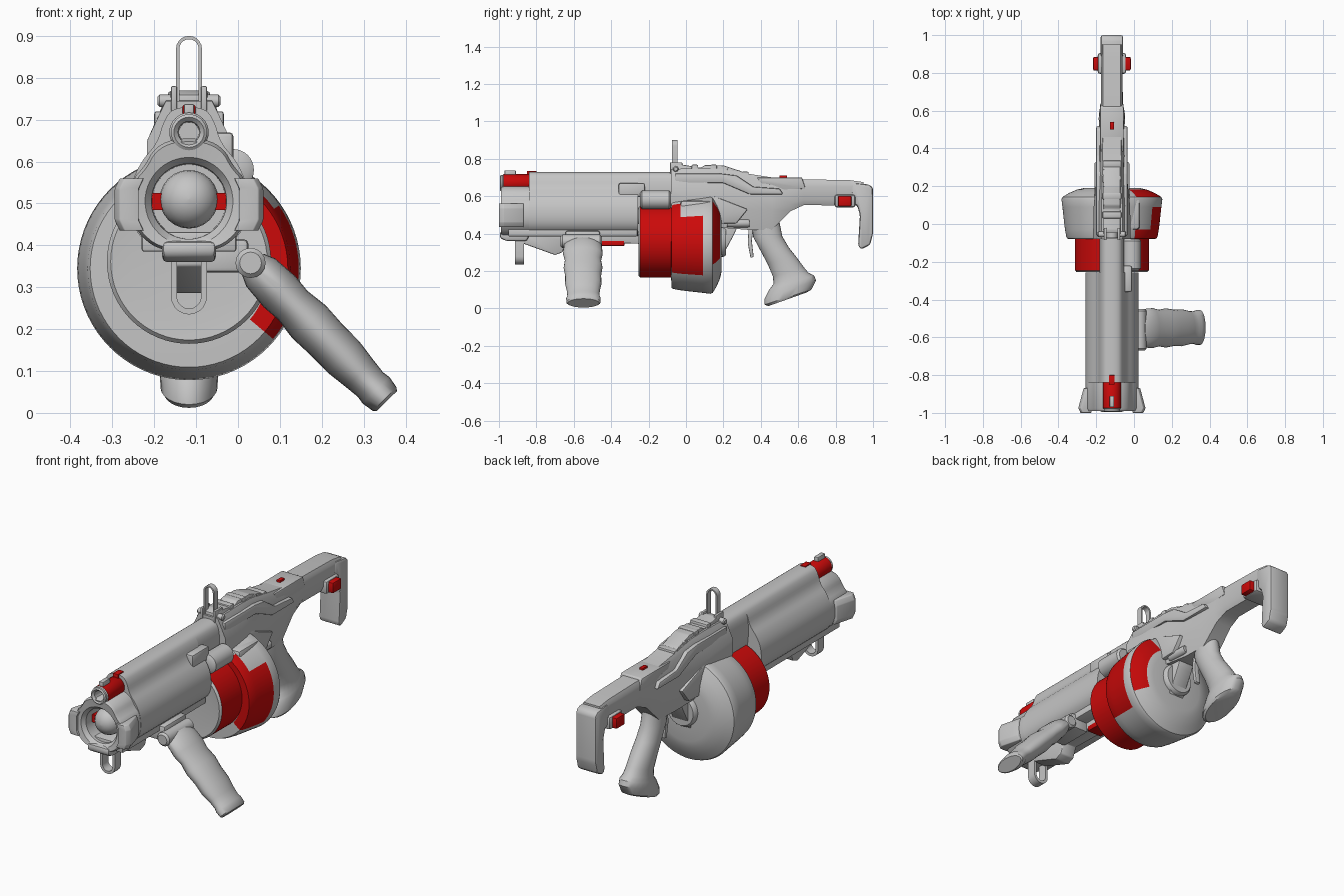
import bpy, bmesh, math
from mathutils import Vector

if "Cube" in bpy.data.objects:
    bpy.data.objects.remove(bpy.data.objects["Cube"])

X = -0.117  # centre plane of the body


def material(name, rgb):
    m = bpy.data.materials.new(name)
    m.diffuse_color = (*rgb, 1)
    m.use_nodes = True
    m.node_tree.nodes["Principled BSDF"].inputs["Base Color"].default_value = m.diffuse_color
    return m


GREY = material("light grey", (0.56, 0.56, 0.56))
RED = material("red", (0.6, 0.003, 0.003))


def finish(name, bm, rule=0, bevel=0, segs=2):
    bmesh.ops.recalc_face_normals(bm, faces=bm.faces)
    if bevel:
        bmesh.ops.bevel(bm, geom=bm.edges[:], offset=bevel, segments=segs, profile=0.5,
                        affect='EDGES', clamp_overlap=True)
    for f in bm.faces:
        f.material_index = rule(f.calc_center_median()) if callable(rule) else rule
    me = bpy.data.meshes.new(name)
    bm.to_mesh(me)
    bm.free()
    me.materials.append(GREY)
    me.materials.append(RED)
    ob = bpy.data.objects.new(name, me)
    bpy.context.collection.objects.link(ob)
    bpy.ops.object.select_all(action='DESELECT')
    ob.select_set(True)
    bpy.context.view_layer.objects.active = ob
    bpy.ops.object.shade_smooth_by_angle(angle=math.radians(35))
    return ob


def loft(name, rings, rule=0, bevel=0, closed=False):
    """Skin matching rings of points, capped at both ends or joined in a loop."""
    bm = bmesh.new()
    vs = [[bm.verts.new(p) for p in r] for r in rings]
    n = len(vs[0])
    pairs = list(zip(vs, vs[1:])) + ([(vs[-1], vs[0])] if closed else [])
    for a, b in pairs:
        for i in range(n):
            j = (i + 1) % n
            bm.faces.new((a[i], a[j], b[j], b[i]))
    if not closed:
        bm.faces.new(vs[0])
        bm.faces.new(vs[-1][::-1])
    return finish(name, bm, rule, bevel)


def prism(name, prof, half, rule=0, bevel=0.006, cx=X):
    """Side profile (y, z) extruded across x."""
    return loft(name, [[(cx + s * half, y, z) for y, z in prof] for s in (-1, 1)], rule, bevel)


def block(name, half, y0, y1, z0, z1, rule=0, bevel=0.006, cx=X):
    return prism(name, [(y0, z0), (y1, z0), (y1, z1), (y0, z1)], half, rule, bevel, cx)


def oval(c, u, v, n=24):
    c, u, v = Vector(c), Vector(u), Vector(v)
    return [c + u * math.cos(2 * math.pi * i / n) + v * math.sin(2 * math.pi * i / n) for i in range(n)]


def lathe(name, prof, cx, cz, rule=0, n=32):
    """Profile (radius, y) spun about a y axis."""
    return loft(name, [oval((cx, y, cz), (r, 0, 0), (0, 0, r), n) for r, y in prof], rule)


def section(half, rounds=2):
    """Mirrored, corner-rounded outline from half points (dx, z)."""
    p = [Vector((X + a, b)) for a, b in half] + [Vector((X - a, b)) for a, b in reversed(half)]
    for _ in range(rounds):
        p = [q for a, b in zip(p, p[1:] + p[:1]) for q in (a.lerp(b, .25), a.lerp(b, .75))]
    return p


def at(sec, y):
    return [(p.x, y, p.y) for p in sec]


def frame(name, half, z0, z1, t, y0, y1, n=10):
    """Long ring with rounded ends, standing in the xz plane."""
    def outline(h, y):
        pts = [(X + h * math.cos(math.pi * i / n), y, z1 - half + h * math.sin(math.pi * i / n)) for i in range(n + 1)]
        return pts + [(X - h * math.cos(math.pi * i / n), y, z0 + half - h * math.sin(math.pi * i / n)) for i in range(n + 1)]
    return loft(name, [outline(half, y0), outline(half, y1), outline(half - t, y1), outline(half - t, y0)], closed=True)


# Barrel shroud, stopping at the drum, with a slim neck above it
shroud = section([(.035, .73), (.06, .70), (.075, .645), (.115, .60), (.141, .54), (.141, .46), (.11, .41), (.05, .385)])
neck = section([(.035, .73), (.06, .70), (.068, .63), (.062, .54), (.04, .45)])
loft("barrel_shroud", [at(shroud, -.84), at(shroud, -.256)])
loft("barrel_neck", [at(neck, -.27), at(neck, -.05)])
block("shroud_lower_rib", .113, -.95, -.26, .385, .432)

# Muzzle collar with bore
collar = section([(.04, .655), (.085, .63), (.105, .59), (.138, .555), (.142, .46), (.10, .405), (.05, .385)])


def bore(r, y):
    c = Vector((X, .505))
    return [(q.x, y, q.y) for q in (c + (p - c).normalized() * r for p in collar)]


small = [Vector((X, .505)) + (p - Vector((X, .505))) * .95 for p in collar]
loft("muzzle_collar", [at(collar, -.82), at(collar, -.975), at(small, -.99), bore(.105, -.985), bore(.09, -.965), bore(.088, -.86)])
lathe("loaded_round", [(.07 * math.sin(a), -.9 - .07 * math.cos(a)) for a in [math.pi * (i + .05) / 12.1 for i in range(13)]], X, .51, n=24)
block("bore_marker", .09, -.918, -.88, .485, .525, 1, 0)
for s in (-1, 1):
    plan = [(.12, -1), (.166, -1), (.178, -.975), (.15, -.87), (.12, -.865)]
    loft("muzzle_side_fin", [[(X + s * (a - i), y, z) for a, y in plan]
                             for z, i in ((.435, .012), (.46, 0), (.535, 0), (.56, .012))], 0, .003)

# Front sight tube
lathe("sight_tube", [(.03, -.80), (.044, -.81), (.044, -.83), (.047, -.835), (.047, -.975), (.043, -.98), (.043, -.99),
                     (.036, -.995), (.026, -.985), (.024, -.90)], X, .67,
      lambda c: int(-.976 < c.y < -.833 and (c.x - X) ** 2 + (c.z - .67) ** 2 > .0018))
block("front_sight_post", .012, -.97, -.91, .70, .738, bevel=.004)
block("front_sight_tab", .015, -.85, -.80, .70, .735, 1, .003)

# Underside rail, bracket and loop
prism("under_rail", [(-.88, .41), (-.88, .35), (-.70, .285), (-.66, .30), (-.64, .355), (-.24, .345), (-.24, .41)], .042)
prism("under_bracket", [(-.995, .41), (-.995, .375), (-.96, .36), (-.85, .36), (-.83, .41)], .064, bevel=.012)
frame("sling_loop", .043, .235, .42, .014, -.915, -.865)
block("under_marker", .043, -.45, -.33, .334, .362, 1, .003)

# Angled foregrip
A, B = Vector((.035, -.552, .355)), Vector((.355, -.548, .028))
axis = (B - A).normalized()
perp = Vector((-axis.z, 0, axis.x))
rings = []
for t, w, d in [(0, .036, .075), (.06, .048, .102), (.2, .053, .106), (.3, .049, .097), (.42, .056, .104), (.55, .053, .096),
                (.68, .053, .098), (.8, .046, .088), (.88, .042, .086), (.92, .045, .092), (.985, .040, .092), (1, .034, .084)]:
    rings.append(oval(A.lerp(B, t), perp * w, (0, d, 0)))
loft("foregrip", rings)
lathe("foregrip_hinge", [(.026, -.67), (.036, -.66), (.036, -.46), (.026, -.45)], .03, .358, n=16)
block("foregrip_mount", .055, -.645, -.46, .335, .415, bevel=.012, cx=-.03)

# Two-step drum magazine
lathe("drum_front", [(.14, -.25), (.187, -.255), (.196, -.245), (.196, -.06)], X, .361,
      lambda c: int(c.y > -.249 and c.y < -.07), 64)


def drum_rule(c):
    a = math.degrees(math.atan2(c.z - .345, c.x - X))
    r = math.hypot(c.z - .345, c.x - X)
    if c.y < -.02:
        return int(-38 < a < 60 and r > .17)
    return int(-38 < a < 34 and c.y < .09 or -27 < a < 58 and .145 < c.y < .185)


lathe("drum_rear", [(.19, -.079), (.236, -.078), (.242, -.065), (.248, -.03), (.252, .0), (.262, .09), (.267, .13),
                    (.262, .143), (.225, .165), (.185, .182), (.15, .19), (.05, .19)], X, .345, drum_rule, 72)
lathe("drum_hub", [(.085, .17), (.085, .20), (.075, .215)], X, .36)
prism("drum_latch", [(.17, .47), (.28, .45), (.26, .40), (.19, .27), (.17, .27)], .045)

# Feed parts on the right
block("feed_housing", .045, -.03, .14, .485, .576, bevel=.015, cx=-.015)
lathe("feed_cylinder", [(.035, -.245), (.05, -.235), (.05, -.09), (.04, -.08)], -.012, .58)
block("feed_arm", .024, -.36, -.22, .595, .67, bevel=.01, cx=-.035)

# Receiver and stock body: (y, bottom, waist, top, half widths)
rings = []
for y, zb, zm, zt, wb, wm, wt in [(-.08, .50, .62, .745, .08, .10, .055), (.10, .46, .60, .75, .08, .096, .055),
                                  (.20, .43, .58, .745, .065, .085, .052), (.33, .42, .57, .72, .055, .074, .05),
                                  (.46, .42, .57, .70, .05, .068, .048), (.56, .52, .60, .695, .045, .062, .046),
                                  (.63, .552, .62, .69, .042, .058, .046), (.88, .55, .62, .685, .042, .056, .046),
                                  (.95, .55, .62, .675, .044, .058, .046)]:
    half = [(wt, zt), (wt + .01, zt - .02), (wm, zm + .03), (wm, zm - .04), (wb, zb)]
    rings.append([(X + a, y, z) for a, z in half] + [(X - a, y, z) for a, z in half[::-1]])
loft("receiver", rings)
prism("butt_plate", [(.89, .672), (.98, .662), (1, .645), (1, .40), (.985, .34), (.935, .315), (.92, .335), (.93, .50),
                     (.915, .55), (.88, .56)], .06, bevel=.014)

# Receiver armour plates
prism("receiver_cheek", [(.0, .61), (.15, .60), (.33, .53), (.27, .455), (.10, .45), (.0, .50)], .092)
prism("receiver_upper_plate", [(-.06, .72), (.19, .72), (.27, .71), (.36, .65), (.50, .64), (.52, .61), (.34, .61), (.2, .67), (-.06, .67)], .083)
prism("stock_plate", [(.38, .70), (.62, .70), (.64, .64), (.52, .63), (.46, .66), (.40, .665)], .062)
lathe("receiver_pin", [(.02, .22), (.022, .23), (.022, .33), (.018, .34)], X + .06, .455, n=12)

# Top rail, ridges and rear sight
prism("top_rail", [(-.07, .72), (-.07, .76), (-.03, .77), (.08, .752), (.10, .766), (.20, .764), (.29, .735), (.36, .705), (.36, .69)], .045)
for y in (.03, .13, .22, .30):
    block("rail_ridge", .05, y, y + .035, .70, .768 - max(0, y - .13) * .22)
block("rail_rear_marker", .011, .50, .54, .69, .71, 1, .003)
frame("rear_sight_loop", .031, .72, .90, .008, -.075, -.045)
loft("rear_sight_axle", [oval((X + d, -.055, .745), (0, r, 0), (0, 0, r), 12)
                         for d, r in [(-.075, .01), (-.07, .015), (.07, .015), (.075, .01)]])
for s in (-1, 1):
    block("rear_sight_ear", .007, -.085, -.02, .72, .78, bevel=.003, cx=X + s * .036)

# Stock side buttons
block("stock_button_rim", .075, .795, .905, .54, .608, bevel=.012)
block("stock_button", .10, .812, .885, .545, .602, 1, .008)

# Pistol grip: front point, back point and half width of each ring
rings = []
for f, b, w in [((.345, .46), (.50, .46), .052), ((.36, .38), (.515, .385), .054), ((.40, .305), (.55, .325), .056),
                ((.435, .24), (.59, .275), .058), ((.465, .17), (.63, .22), .057), ((.468, .13), (.655, .19), .06),
                ((.445, .10), (.685, .175), .066), ((.42, .05), (.695, .15), .07), ((.42, .02), (.67, .10), .068),
                ((.44, .012), (.645, .085), .06)]:
    f, b = Vector((X, *f)), Vector((X, *b))
    rings.append(oval((f + b) / 2, (b - f) / 2, (w, 0, 0)))
loft("pistol_grip", rings)
prism("trigger", [(.335, .43), (.36, .43), (.352, .36), (.362, .275), (.345, .27), (.33, .35)], .014, bevel=.004)
